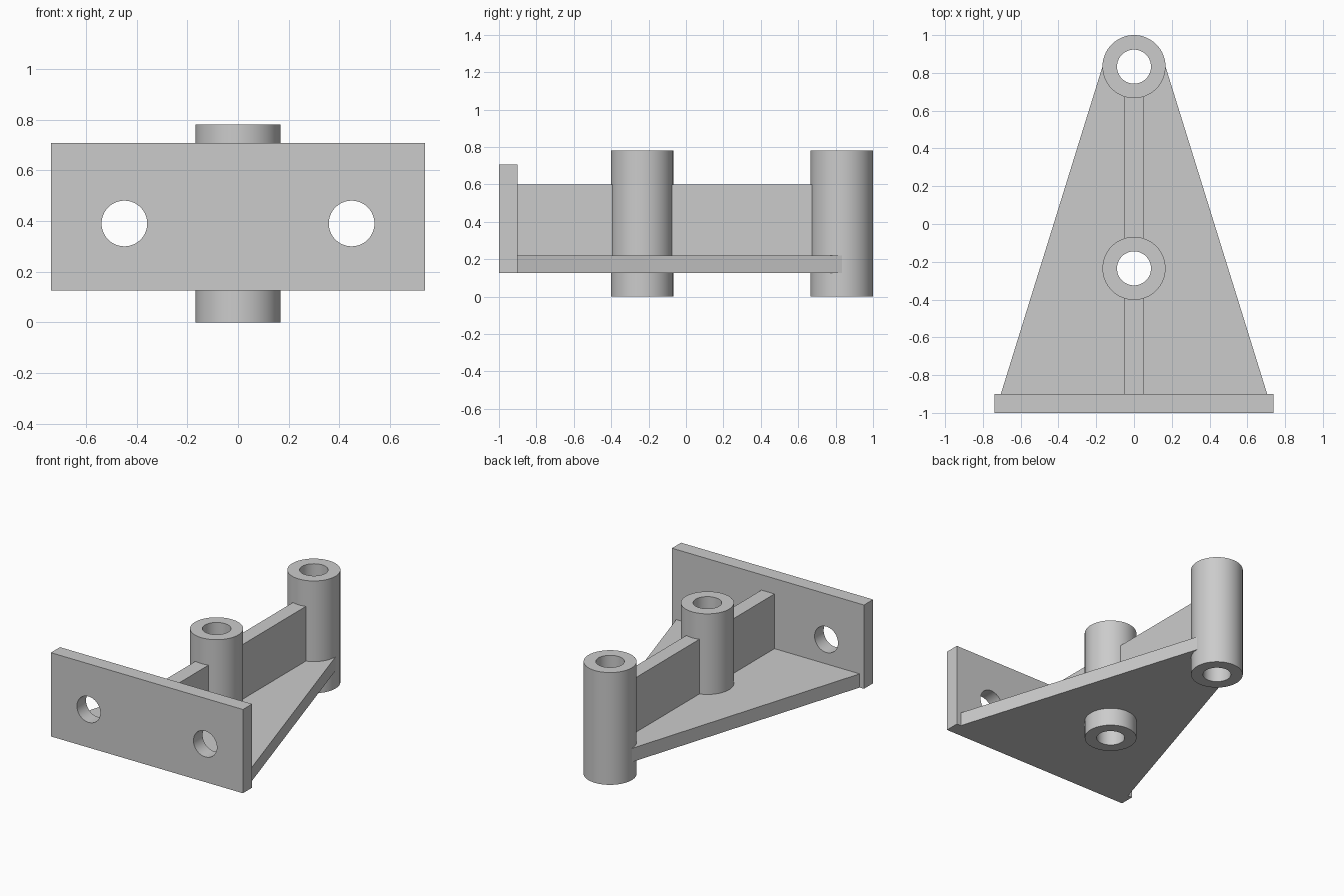
import bpy
import bmesh
import math
from mathutils import Matrix, Vector

if "Cube" in bpy.data.objects:
    bpy.data.objects.remove(bpy.data.objects["Cube"], do_unlink=True)

GREY = (0.6, 0.6, 0.6, 1)
grey = bpy.data.materials.new("plain grey")
grey.use_nodes = True
grey.diffuse_color = GREY
grey.node_tree.nodes["Principled BSDF"].inputs["Base Color"].default_value = GREY

R_OUT, R_BORE, R_SEAT = 0.167, 0.09, 0.13
TUBE_TOP = 0.78
PLATE_BACK = -0.9
BASE_LOW, BASE_TOP = 0.125, 0.22
TUBES = {"middle_tube": -0.235, "end_tube": 0.833}


def finish(name, bm):
    bmesh.ops.recalc_face_normals(bm, faces=bm.faces)
    mesh = bpy.data.meshes.new(name)
    bm.to_mesh(mesh)
    bm.free()
    mesh.materials.append(grey)
    obj = bpy.data.objects.new(name, mesh)
    bpy.context.collection.objects.link(obj)
    return obj


def prism(name, outline, low, high):
    """Extrude a flat xy outline from low to high."""
    bm = bmesh.new()
    face = bm.faces.new([bm.verts.new((x, y, low)) for x, y in outline])
    top = bmesh.ops.extrude_face_region(bm, geom=[face])["geom"]
    verts = [v for v in top if isinstance(v, bmesh.types.BMVert)]
    bmesh.ops.translate(bm, verts=verts, vec=(0, 0, high - low))
    return finish(name, bm)


def box(name, half_x, front, back, low, high):
    outline = [(-half_x, front), (half_x, front), (half_x, back), (-half_x, back)]
    return prism(name, outline, low, high)


def tube(name, y):
    """Spin a rectangular wall section around the tube axis."""
    bm = bmesh.new()
    section = [(R_BORE, 0), (R_OUT, 0), (R_OUT, TUBE_TOP), (R_BORE, TUBE_TOP)]
    verts = [bm.verts.new((r, y, z)) for r, z in section]
    edges = [bm.edges.new((verts[i], verts[(i + 1) % 4])) for i in range(4)]
    bmesh.ops.spin(bm, geom=verts + edges, cent=(0, y, 0), axis=(0, 0, 1),
                   angle=math.tau, steps=64, use_merge=True)
    bmesh.ops.remove_doubles(bm, verts=bm.verts, dist=0.0005)
    return finish(name, bm)


def drill(obj, centre, radius, axis):
    """Cut a round hole through a part, along y or z."""
    turn = Matrix.Rotation(math.pi / 2, 4, "X") if axis == "Y" else Matrix()
    bm = bmesh.new()
    bmesh.ops.create_cone(bm, cap_ends=True, segments=64, radius1=radius,
                          radius2=radius, depth=2,
                          matrix=Matrix.Translation(Vector(centre)) @ turn)
    cutter = finish("hole_cutter", bm)
    cutter.hide_render = True
    cut = obj.modifiers.new("hole", "BOOLEAN")
    cut.operation = "DIFFERENCE"
    cut.solver = "EXACT"
    cut.object = cutter
    bpy.context.view_layer.objects.active = obj
    bpy.ops.object.modifier_apply(modifier=cut.name)
    bpy.data.objects.remove(cutter, do_unlink=True)


# Upright mounting plate with two bolt holes
plate = box("mounting_plate", 0.738, -1, PLATE_BACK, BASE_LOW, 0.707)
for side in (-1, 1):
    drill(plate, (side * 0.448, -1, 0.39), R_BORE, "Y")

# Tapered base and central rib, both opened where the tubes pass
tip = TUBES["end_tube"]
base = prism("tapered_base", [(-0.705, PLATE_BACK), (0.705, PLATE_BACK),
                              (R_OUT, tip), (-R_OUT, tip)], BASE_LOW, BASE_TOP)
rib = box("central_rib", 0.05, PLATE_BACK, tip - 0.05, BASE_TOP, 0.6)
for part in (base, rib):
    for y in TUBES.values():
        drill(part, (0, y, 0.4), R_SEAT, "Z")

# Upright tubes
parts = [plate, base, rib] + [tube(name, y) for name, y in TUBES.items()]

bpy.ops.object.select_all(action="DESELECT")
for part in parts:
    part.select_set(True)
bpy.context.view_layer.objects.active = plate
bpy.ops.object.shade_smooth_by_angle(angle=math.radians(30))
